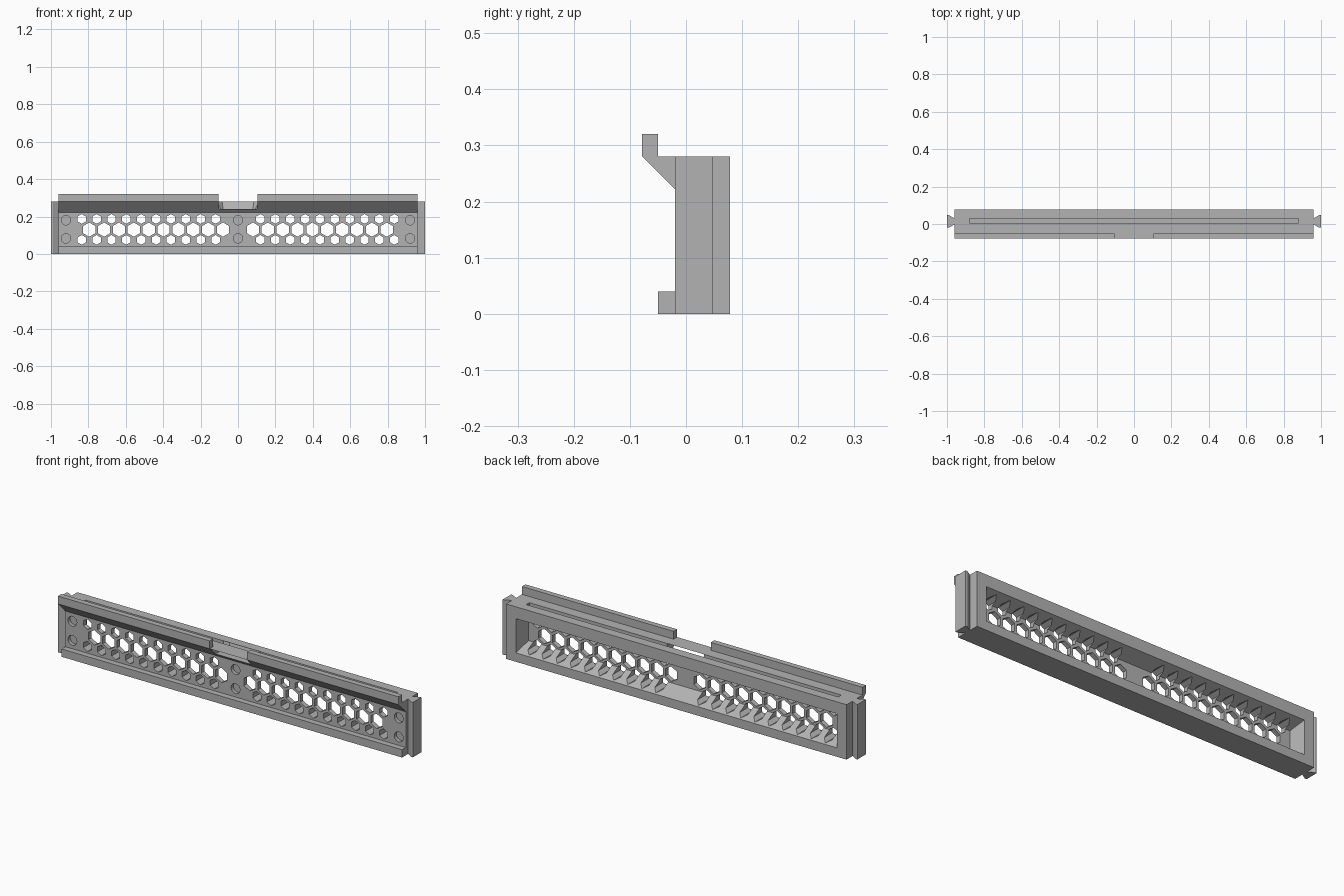
import bpy
import bmesh
import math
from mathutils import Vector

if "Cube" in bpy.data.objects:
    bpy.data.objects.remove(bpy.data.objects["Cube"], do_unlink=True)

grey = bpy.data.materials.new("plain_grey")
grey.use_nodes = True
grey.diffuse_color = (0.45, 0.45, 0.45, 1)
grey.node_tree.nodes["Principled BSDF"].inputs["Base Color"].default_value = grey.diffuse_color


def loft(bm, ring_a, ring_b):
    """Closed solid between two matching rings of points."""
    a = [bm.verts.new(p) for p in ring_a]
    b = [bm.verts.new(p) for p in ring_b]
    bm.faces.new(a)
    bm.faces.new(b[::-1])
    for i in range(len(a)):
        j = (i + 1) % len(a)
        bm.faces.new((a[j], a[i], b[i], b[j]))


def finish(bm, name):
    bmesh.ops.recalc_face_normals(bm, faces=bm.faces)
    mesh = bpy.data.meshes.new(name)
    bm.to_mesh(mesh)
    bm.free()
    obj = bpy.data.objects.new(name, mesh)
    bpy.context.collection.objects.link(obj)
    mesh.materials.append(grey)
    return obj


def rect(x, y0, y1, z):
    return [(-x, y0, z), (x, y0, z), (x, y1, z), (-x, y1, z)]


def rect_xz(x, y, z0, z1):
    return [(-x, y, z0), (x, y, z0), (x, y, z1), (-x, y, z1)]


def disc(x, z, r, sides, y):
    """Upright polygon with a point at the top."""
    return [(x + r * math.sin(math.tau * i / sides), y, z + r * math.cos(math.tau * i / sides))
            for i in range(sides)]


def combine(target, bm, operation="DIFFERENCE"):
    tool = finish(bm, "cutter")
    tool.hide_render = True
    mod = target.modifiers.new("cut", "BOOLEAN")
    mod.operation, mod.solver, mod.object = operation, "EXACT", tool
    bpy.context.view_layer.objects.active = target
    bpy.ops.object.modifier_apply(modifier=mod.name)
    bpy.data.objects.remove(tool, do_unlink=True)


END, FRONT, BACK, TOP = 0.96, -0.02, 0.078, 0.28
PANEL_BACK = 0.004

# Main rail: side profile with foot lip and overhanging hook
profile = [(BACK, 0), (BACK, TOP), (-0.05, TOP), (-0.05, 0.32), (-0.078, 0.32),
           (-0.078, TOP), (FRONT, 0.222), (FRONT, 0.04), (-0.05, 0.04), (-0.05, 0)]
bm = bmesh.new()
loft(bm, [(-END, y, z) for y, z in profile], [(END, y, z) for y, z in profile])
rail = finish(bm, "rail_panel")

# Tapered recess in the back
bm = bmesh.new()
loft(bm, rect_xz(0.885, PANEL_BACK, 0.085, 0.19), rect_xz(0.905, BACK + 0.001, 0.045, 0.22))
combine(rail, bm)

# Honeycomb openings, mirrored left and right
bm = bmesh.new()
for side in (-1, 1):
    for i in range(10):
        for x, z, r in ((0.08, 0.13, 0.038), (0.12, 0.187, 0.026), (0.12, 0.075, 0.026)):
            cx = side * (x + 0.0795 * i)
            loft(bm, disc(cx, z, r, 6, -0.06), disc(cx, z, r, 6, 0.1))
combine(rail, bm)

# Round blind sockets in the front
bm = bmesh.new()
for x in (-0.92, 0, 0.92):
    for z in (0.083, 0.18):
        loft(bm, disc(x, z, 0.025, 32, FRONT - 0.01), disc(x, z, 0.025, 32, FRONT + 0.018))
combine(rail, bm)

# Long groove in the top
bm = bmesh.new()
loft(bm, rect(0.88, 0.005, 0.03, 0.24), rect(0.88, 0.005, 0.03, 0.3))
combine(rail, bm)

# Central notch with clipped corners and a leaning back wall
bm = bmesh.new()


def notch(half, back, z):
    return [(-half, -0.1, z), (half, -0.1, z), (half, back - 0.02, z),
            (half - 0.02, back, z), (-half + 0.02, back, z), (-half, back - 0.02, z)]


loft(bm, notch(0.1, 0.043, 0.24), notch(0.105, 0.055, TOP))
loft(bm, rect(0.105, -0.1, 0.08, TOP), rect(0.105, -0.1, 0.08, 0.35))
combine(rail, bm)

# Dovetail tongues on both ends
for name, side in (("left_tongue", 1), ("right_tongue", -1)):
    plan = [(END, -0.002), (0.99, FRONT), (1, FRONT), (1, 0.048), (0.99, 0.048), (END, 0.03)]
    bm = bmesh.new()
    loft(bm, [(side * x, y, 0) for x, y in plan], [(side * x, y, TOP) for x, y in plan])
    finish(bm, name)
